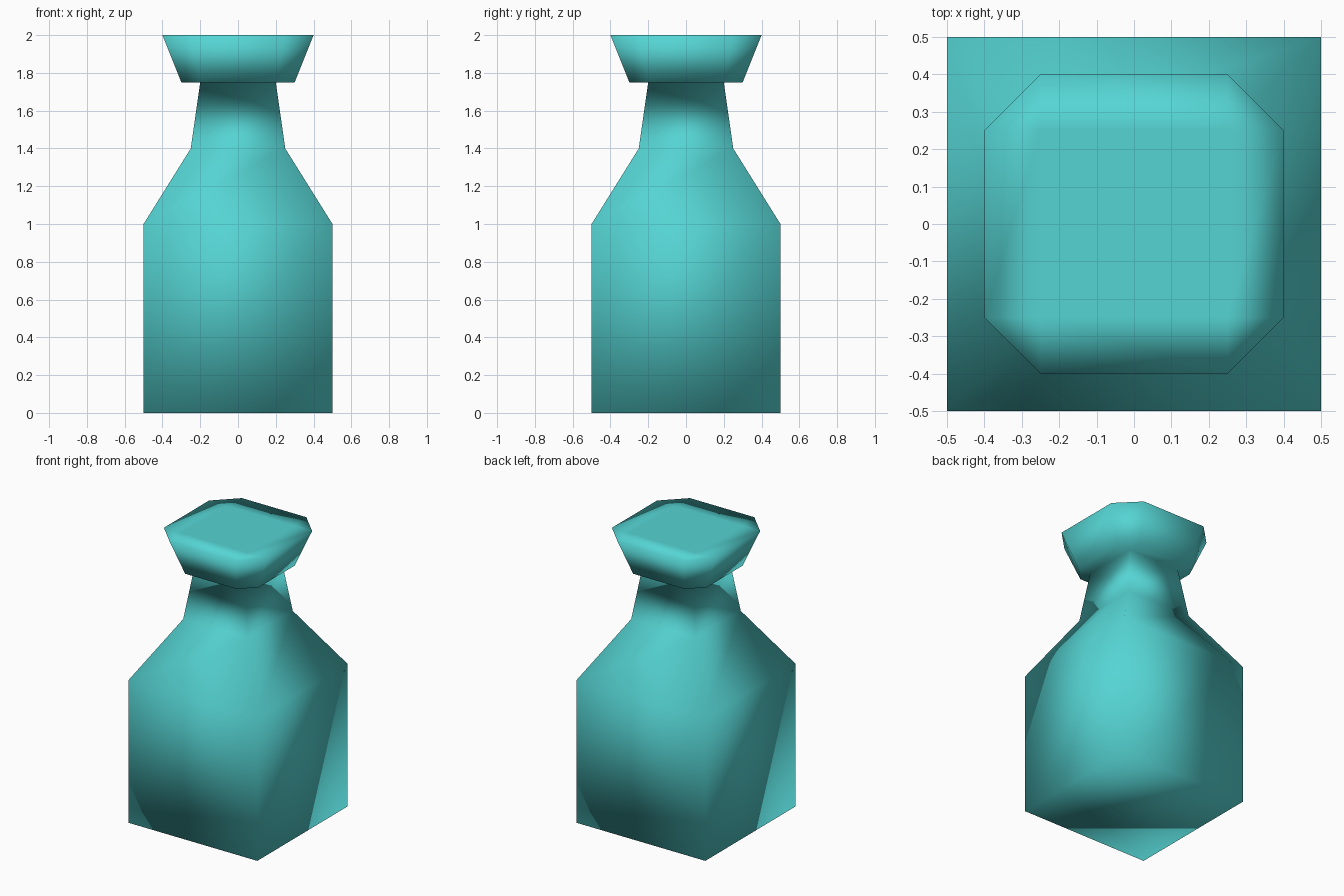
import bpy, bmesh

if "Cube" in bpy.data.objects:
    bpy.data.objects.remove(bpy.data.objects["Cube"])

mat = bpy.data.materials.new("teal")
mat.diffuse_color = (0.09, 0.66, 0.65, 1.0)
mat.use_nodes = True
mat.node_tree.nodes["Principled BSDF"].inputs["Base Color"].default_value = mat.diffuse_color

bm = bmesh.new()


def square(r, z):
    return [bm.verts.new((sx * r, sy * r, z))
            for sx, sy in ((-1, -1), (1, -1), (1, 1), (-1, 1))]


def octagon(inner, outer, z):
    # two points per corner, counter-clockwise from the front left corner
    pts = [(-outer, -inner), (-inner, -outer)]
    ring = []
    for _ in range(4):
        ring += [bm.verts.new((x, y, z)) for x, y in pts]
        pts = [(-y, x) for x, y in pts]
    return ring


def bridge(lower, upper):
    n = len(lower)
    for i in range(n):
        j = (i + 1) % n
        bm.faces.new((lower[i], lower[j], upper[j], upper[i]))


def plus_ring(sq, oc):
    # flat ring between a square and the octagon around it
    for i in range(4):
        j = (i + 1) % 4
        a, b, c = oc[2 * i], oc[2 * i + 1], oc[(2 * i + 2) % 8]
        bm.faces.new((sq[i], a, b))
        bm.faces.new((sq[i], b, c, sq[j]))


# body, shoulder and neck
rings = [square(r, z) for r, z in ((0.5, 0), (0.5, 1.0), (0.25, 1.4), (0.2, 1.75))]
bm.faces.new(rings[0][::-1])
for lo, hi in zip(rings, rings[1:]):
    bridge(lo, hi)

# flared stopper with clipped corners
under = octagon(0.2, 0.3, 1.75)
rim = octagon(0.25, 0.4, 2.0)
top = square(0.25, 2.0)
plus_ring(rings[-1], under)
bridge(under, rim)
plus_ring(top, rim)
bm.faces.new(top)

bmesh.ops.recalc_face_normals(bm, faces=bm.faces)
for f in bm.faces:
    f.smooth = True

me = bpy.data.meshes.new("bottle")
bm.to_mesh(me)
bm.free()
me.materials.append(mat)
bpy.context.collection.objects.link(bpy.data.objects.new("bottle", me))
